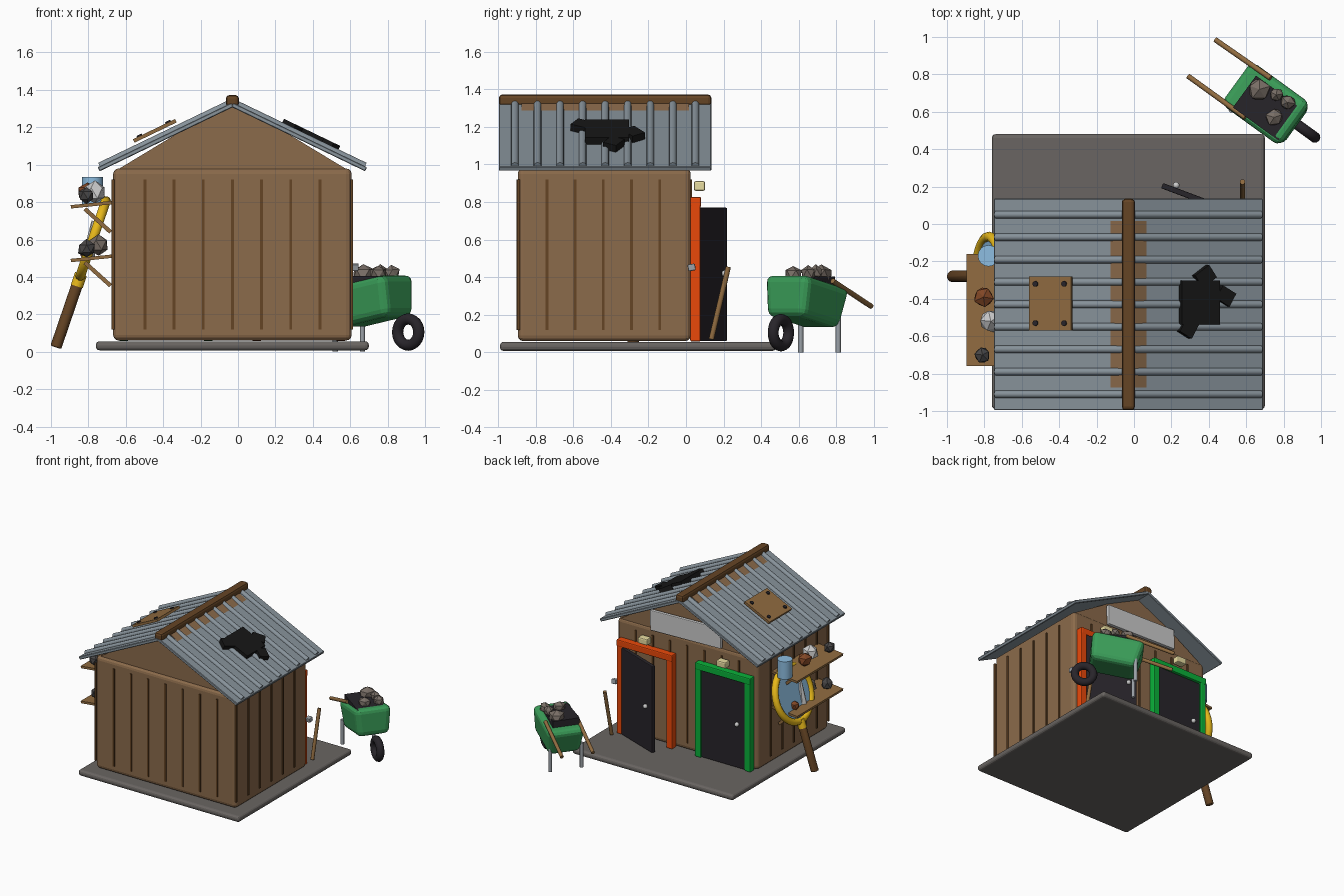
import bpy, bmesh, math, random
from mathutils import Vector, Matrix

if "Cube" in bpy.data.objects:
    bpy.data.objects.remove(bpy.data.objects["Cube"])

random.seed(4)


def mat(name, hexcol):
    rgb = [int(hexcol[i:i + 2], 16) / 255 for i in (0, 2, 4)]
    m = bpy.data.materials.new(name)
    m.diffuse_color = [c ** 2.2 for c in rgb] + [1]
    m.use_nodes = True
    m.node_tree.nodes["Principled BSDF"].inputs["Base Color"].default_value = m.diffuse_color
    return m


WOOD = mat("wood", "8a6a4c")
DARKWOOD = mat("dark_wood", "654629")
PLANK = mat("plank", "8f6b42")
TIN = mat("tin", "87929a")
STONE = mat("slab_grey", "696562")
BLACK = mat("black", "2c292e")
TAR = mat("tar", "1d1d1d")
ORANGE = mat("orange", "ea4a12")
GREEN = mat("green", "12b03c")
BARROW = mat("barrow_green", "3c9a58")
CREAM = mat("cream", "e8dca0")
WHITE = mat("white", "d8d8d4")
YELLOW = mat("yellow", "e8b820")
BLUE = mat("blue", "8cbce0")
STEEL = mat("steel", "9aa0a6")
ROCK = mat("rock", "786e66")
RUST = mat("rust", "80482a")
DARKROCK = mat("dark_rock", "4a4848")


def finish(bm, name, m, matrix=None, bevel=0, segs=2, smooth=False):
    me = bpy.data.meshes.new(name)
    bmesh.ops.recalc_face_normals(bm, faces=bm.faces)
    if matrix is not None:
        bm.transform(matrix)
    bm.to_mesh(me)
    bm.free()
    ob = bpy.data.objects.new(name, me)
    bpy.context.collection.objects.link(ob)
    me.materials.append(m)
    if bevel:
        b = ob.modifiers.new("bevel", "BEVEL")
        b.width, b.segments = bevel, segs
    if smooth:
        bpy.ops.object.select_all(action="DESELECT")
        ob.select_set(True)
        bpy.context.view_layer.objects.active = ob
        bpy.ops.object.shade_smooth_by_angle(angle=math.radians(40))
    return ob


def place(loc, rx=0, ry=0, rz=0):
    return (Matrix.Translation(loc) @ Matrix.Rotation(math.radians(rz), 4, "Z")
            @ Matrix.Rotation(math.radians(ry), 4, "Y") @ Matrix.Rotation(math.radians(rx), 4, "X"))


def box(name, m, size, matrix, bevel=0, segs=2, taper=1):
    bm = bmesh.new()
    bmesh.ops.create_cube(bm, size=1)
    for v in bm.verts:
        k = taper if v.co.z < 0 else 1
        v.co = Vector((v.co.x * size[0] * k, v.co.y * size[1] * k, v.co.z * size[2]))
    return finish(bm, name, m, matrix, bevel, segs)


def rod(name, m, a, b, r, r2=None, sides=12, bevel=0):
    a, b = Vector(a), Vector(b)
    bm = bmesh.new()
    bmesh.ops.create_cone(bm, cap_ends=True, segments=sides, radius1=r,
                          radius2=r if r2 is None else r2, depth=(b - a).length)
    rot = (b - a).to_track_quat("Z", "Y").to_matrix().to_4x4()
    return finish(bm, name, m, Matrix.Translation((a + b) / 2) @ rot, bevel, smooth=True)


def ring(name, m, major, minor, matrix, n=32, k=10):
    bpy.ops.mesh.primitive_torus_add(major_radius=major, minor_radius=minor,
                                     major_segments=n, minor_segments=k)
    ob = bpy.context.object
    ob.name = name
    ob.data.transform(matrix)
    ob.data.materials.append(m)
    bpy.ops.object.shade_smooth()


def stone(name, m, loc, r):
    bm = bmesh.new()
    bmesh.ops.create_icosphere(bm, subdivisions=1, radius=r)
    for v in bm.verts:
        v.co *= random.uniform(0.88, 1.1)
    finish(bm, name, m, place(loc, rz=random.uniform(0, 360)))


CX = -0.03  # centre line of the shed

# slab, walls and gable
box("slab", STONE, (1.46, 1.47, 0.048), place((CX, -0.255, 0.032)), 0.02, 3)
box("walls", WOOD, (1.275, 0.92, 0.92), place((CX, -0.435, 0.52)), 0.03, 3)
bm = bmesh.new()
tri = [(-0.62, 0.97), (0.62, 0.97), (0, 1.345)]
f = bm.faces.new([bm.verts.new((CX + x, -0.875, z)) for x, z in tri])
out = bmesh.ops.extrude_face_region(bm, geom=[f])["geom"]
bmesh.ops.translate(bm, vec=(0, 0.89, 0), verts=[v for v in out if isinstance(v, bmesh.types.BMVert)])
finish(bm, "gable", WOOD)

# plank seams on all four walls
for i in range(-3, 4):
    for y in (-0.896, 0.026):
        box("wall_batten", DARKWOOD, (0.015, 0.014, 0.8), place((CX + i * 0.156, y, 0.52)))
for i in range(-2, 4):
    for x in (-0.638, 0.638):
        box("wall_batten", DARKWOOD, (0.014, 0.015, 0.8), place((CX + x, -0.51 + i * 0.15 - 0.08, 0.52)))

# corrugated roof
SLOPE = 25.7
for s in (1, -1):
    roof = place((CX + s * 0.357, -0.43, 1.148), ry=s * SLOPE)
    box("roof_sheet", TIN, (0.795, 1.13, 0.024), roof, 0.004, 1)
    for i in range(9):
        y = -0.91 + i * 0.12 + 0.43
        rib = rod("roof_rib", TIN, (-0.385, y, 0.012), (0.385, y, 0.012), 0.02)
        rib.data.transform(roof)
box("ridge_beam", DARKWOOD, (0.07, 1.13, 0.062), place((CX, -0.43, 1.341)), 0.018, 2)

# timber roof patch with nails
patch = place((-0.445, -0.425, 1.181), ry=-SLOPE)
box("roof_patch", PLANK, (0.25, 0.29, 0.02), patch)
for x in (-0.085, 0.085):
    for y in (-0.105, 0.105):
        n = rod("patch_nail", BLACK, (x, y, 0.005), (x, y, 0.018), 0.015)
        n.data.transform(patch)

# dark scorch patch on the other slope
tar = place((0.35, -0.42, 1.173), ry=SLOPE)
box("tar_patch", TAR, (0.225, 0.235, 0.04), tar)
for x, y, a, l in ((0.03, 0.14, 35, 0.1), (0.15, 0.035, -30, 0.09), (-0.065, -0.13, 60, 0.1)):
    box("tar_scrap", TAR, (l, 0.08, 0.04), tar @ place((x, y, 0.0), rz=a))

# door frames, lamps and doors on the back wall
for dx, col, name in ((0.355, ORANGE, "orange"), (-0.355, GREEN, "green")):
    c = CX + dx
    for s in (-1, 1):
        box(name + "_door_jamb", col, (0.055, 0.055, 0.765), place((c + s * 0.225, 0.05, 0.44)), 0.008)
    box(name + "_door_lintel", col, (0.505, 0.06, 0.055), place((c, 0.05, 0.80)), 0.008)
    box("door_lamp", CREAM, (0.085, 0.06, 0.052), place((c, 0.072, 0.885)), 0.01)
    if dx < 0:
        leaf = place((c + 0.2, 0.05, 0), rz=180)
    else:
        leaf = place((c + 0.2, 0.065, 0), rz=159.5)
    box(name + "_door_leaf", BLACK, (0.4, 0.03, 0.71), leaf @ place((0.2, 0, 0.415)), 0.005)
    bm = bmesh.new()
    bmesh.ops.create_uvsphere(bm, u_segments=12, v_segments=8, radius=0.018)
    finish(bm, name + "_door_knob", WHITE, leaf @ place((0.33, -0.028, 0.42)), smooth=True)
box("wall_latch", STEEL, (0.04, 0.04, 0.036), place((0.625, 0.03, 0.452), rx=10), 0.006)

# blank sign board
box("sign_board", WHITE, (0.64, 0.03, 0.165), place((CX, 0.04, 1.06), ry=1.5), 0.006)

# stick standing by the door
rod("stick", PLANK, (0.58, 0.135, 0.07), (0.58, 0.225, 0.455), 0.014)

# shelves with slanted brackets on the left wall
for z in (0.787, 0.5):
    box("shelf", PLANK, (0.235, 0.6, 0.018), place((-0.777, -0.46, z), ry=-6))
    for y in (-0.68, -0.24):
        box("shelf_bracket", PLANK, (0.185, 0.025, 0.022), place((-0.75, y, z - 0.085), ry=42))
rod("jar", BLUE, (-0.778, -0.17, 0.79), (-0.778, -0.17, 0.935), 0.057, sides=16)
for m, loc, r in ((RUST, (-0.805, -0.39, 0.85), 0.058), (WHITE, (-0.765, -0.52, 0.85), 0.062),
                  (DARKROCK, (-0.81, -0.70, 0.835), 0.045), (RUST, (-0.81, -0.25, 0.53), 0.04),
                  (ROCK, (-0.745, -0.53, 0.57), 0.058), (DARKROCK, (-0.81, -0.67, 0.55), 0.05)):
    stone("shelf_rock", m, loc, r)
rod("crystal", WHITE, (-0.8, -0.37, 0.5), (-0.775, -0.37, 0.7), 0.035, 0.008, 6)

# giant hand lens leaning on the wall
axis = Vector((0.323, 0, 0.946))
mid = Vector((-0.775, -0.28, 0.605))
lens = place(mid, ry=math.degrees(math.atan2(0.323, 0.946)) - 90)
ring("lens_ring", YELLOW, 0.212, 0.027, lens)
rod("lens_glass", BLUE, mid - lens.to_3x3().col[2] * 0.006, mid + lens.to_3x3().col[2] * 0.006, 0.205, sides=32)
rod("lens_handle", DARKWOOD, mid - axis * 0.615, mid - axis * 0.25, 0.031, bevel=0.008)
rod("lens_collar", YELLOW, mid - axis * 0.27, mid - axis * 0.2, 0.033)

# wheelbarrow
ANG = -36
tray = place((0.715, 0.635, 0.268), ry=-11, rz=ANG)
box("barrow_tray", BARROW, (0.405, 0.29, 0.22), tray, 0.04, 3, taper=0.86)
box("barrow_load", BLACK, (0.30, 0.21, 0.06), place((0.712, 0.62, 0.375), rz=ANG))
ring("barrow_wheel", BLACK, 0.07, 0.03, place((0.91, 0.505, 0.105), rz=ANG) @ place((0, 0, 0), rx=90), 24, 10)
for a, b in (((0.435, 0.985, 0.245), (0.73, 0.78, 0.38)), ((0.29, 0.79, 0.245), (0.595, 0.57, 0.38))):
    rod("barrow_handle", PLANK, a, b, 0.014)
for x, y in ((0.665, 0.81), (0.52, 0.61)):
    rod("barrow_leg", STEEL, (x, y, 0), (x, y, 0.2), 0.014)
for loc, r in (((0.67, 0.72, 0.41), 0.063), ((0.76, 0.69, 0.425), 0.04),
               ((0.82, 0.65, 0.42), 0.045), ((0.75, 0.57, 0.415), 0.05)):
    stone("barrow_rock", ROCK, loc, r)
